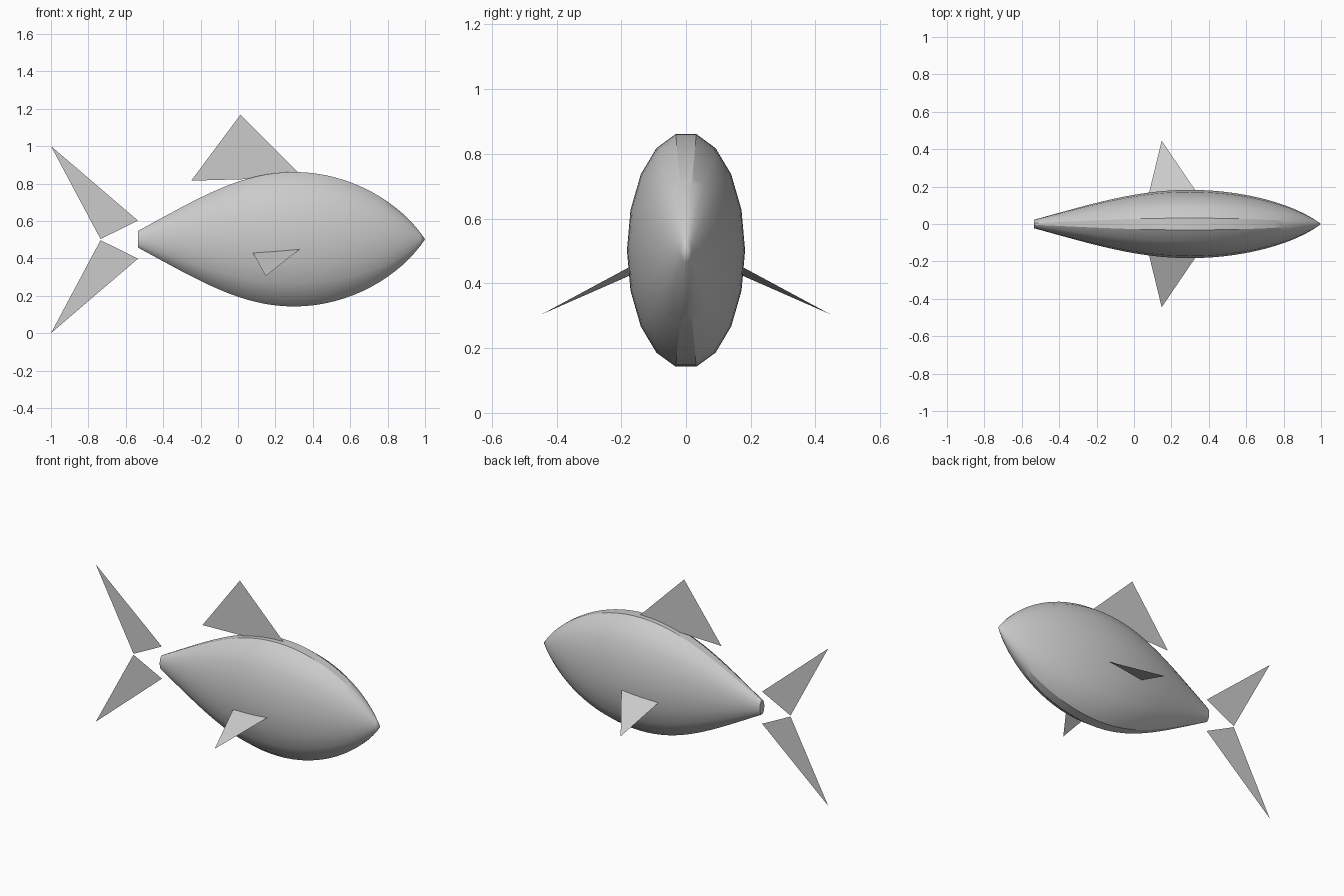
import bpy, bmesh, math
from mathutils import Vector
from mathutils.geometry import interpolate_bezier

cube = bpy.data.objects.get("Cube")
if cube:
    bpy.data.objects.remove(cube)

grey = bpy.data.materials.new("plain_grey")
grey.use_nodes = True
GREY = (0.6, 0.6, 0.6, 1)
grey.diffuse_color = GREY
grey.node_tree.nodes["Principled BSDF"].inputs["Base Color"].default_value = GREY

SIDES = 18
MID_Z = 0.502
FLATNESS = 0.5  # body width relative to its height


def finish(name, bm):
    mesh = bpy.data.meshes.new(name)
    bm.to_mesh(mesh)
    bm.free()
    mesh.materials.append(grey)
    obj = bpy.data.objects.new(name, mesh)
    bpy.context.collection.objects.link(obj)
    return obj


def fin(name, *corners):
    bm = bmesh.new()
    bm.faces.new([bm.verts.new(c) for c in corners])
    return finish(name, bm)


def curve(*points):
    return interpolate_bezier(*[Vector((x, r, 0)) for x, r in points], 17)


# Body: elliptical rings along a curved profile from tail stump to snout
profile = curve((-0.535, 0.045), (-0.2, 0.23), (0.02, 0.365), (0.3, 0.365))
profile += curve((0.3, 0.365), (0.6, 0.365), (0.87, 0.2), (1, 0))[1:]

bm = bmesh.new()
rings = []
for p in profile[:-1]:
    ring = []
    for i in range(SIDES):
        a = math.tau * i / SIDES
        ring.append(bm.verts.new((p.x, FLATNESS * p.y * math.cos(a), MID_Z + p.y * math.sin(a))))
    rings.append(ring)
snout = bm.verts.new((profile[-1].x, 0, MID_Z))
for i in range(SIDES):
    j = (i + 1) % SIDES
    for a, b in zip(rings, rings[1:]):
        bm.faces.new((a[i], a[j], b[j], b[i]))
    bm.faces.new((rings[-1][i], rings[-1][j], snout))
bm.faces.new(rings[0])
bmesh.ops.recalc_face_normals(bm, faces=bm.faces)
body = finish("body", bm)
bpy.ops.object.select_all(action="DESELECT")
body.select_set(True)
bpy.context.view_layer.objects.active = body
bpy.ops.object.shade_smooth_by_angle(angle=math.radians(30))

# Dorsal fin, with its root sunk into the back
fin("dorsal_fin", (-0.25, 0, 0.815), (0.35, 0, 0.832), (0.013, 0, 1.168))

# Tail: two separate lobes mirrored about the body axis
for name, s in (("upper", 1), ("lower", -1)):
    fin(name + "_tail_lobe", (-1, 0, 0.5 + s * 0.5),
        (-0.735, 0, 0.5 + s * 0.003), (-0.535, 0, 0.5 + s * 0.102))

# Side fins, mirrored front to back
for name, s in (("front", -1), ("back", 1)):
    fin(name + "_side_fin", (0.08, s * 0.165, 0.428),
        (0.335, s * 0.17, 0.453), (0.148, s * 0.445, 0.305))
